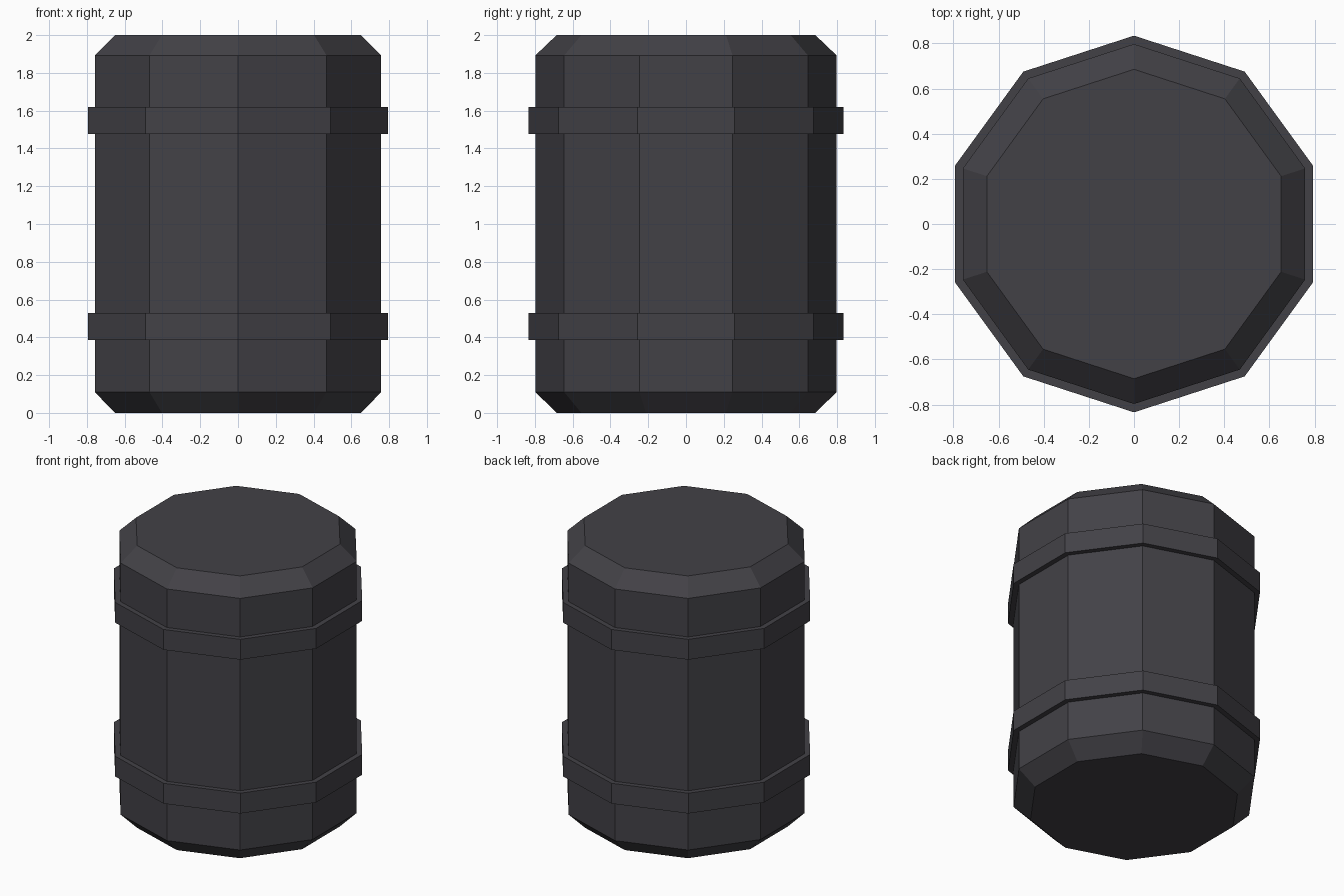
import bpy, bmesh
from math import cos, sin, pi

SIDES = 10

cube = bpy.data.objects.get("Cube")
if cube:
    bpy.data.objects.remove(cube, do_unlink=True)

# Single dark metal colour
colour = (0.055, 0.053, 0.062, 1.0)
metal = bpy.data.materials.new("dark_grey_metal")
metal.use_nodes = True
metal.diffuse_color = colour
metal.node_tree.nodes["Principled BSDF"].inputs["Base Color"].default_value = colour


def lathe(name, profile, closed=False):
    """Ten-sided flat-faced solid from (radius, height) points, bottom to top."""
    bm = bmesh.new()
    rings = []
    for r, z in profile:
        angles = [pi / 2 + 2 * pi * i / SIDES for i in range(SIDES)]
        rings.append([bm.verts.new((r * cos(a), r * sin(a), z)) for a in angles])
    pairs = list(zip(rings, rings[1:]))
    if closed:
        pairs.append((rings[-1], rings[0]))
    else:
        bm.faces.new(rings[0])
        bm.faces.new(rings[-1])
    for low, high in pairs:
        for i in range(SIDES):
            j = (i + 1) % SIDES
            bm.faces.new((low[i], low[j], high[j], high[i]))
    bmesh.ops.recalc_face_normals(bm, faces=bm.faces)
    mesh = bpy.data.meshes.new(name)
    bm.to_mesh(mesh)
    bm.free()
    mesh.materials.append(metal)
    obj = bpy.data.objects.new(name, mesh)
    bpy.context.collection.objects.link(obj)
    return obj


# Barrel body with chamfered ends
lathe("barrel_body", [(0.685, 0), (0.797, 0.11), (0.797, 1.893), (0.685, 2)])

# Two raised hoops around the body
for name, z in (("lower_hoop", 0.386), ("upper_hoop", 1.476)):
    top = z + 0.144
    lathe(name, [(0.78, z), (0.834, z), (0.834, top), (0.78, top)], closed=True)
